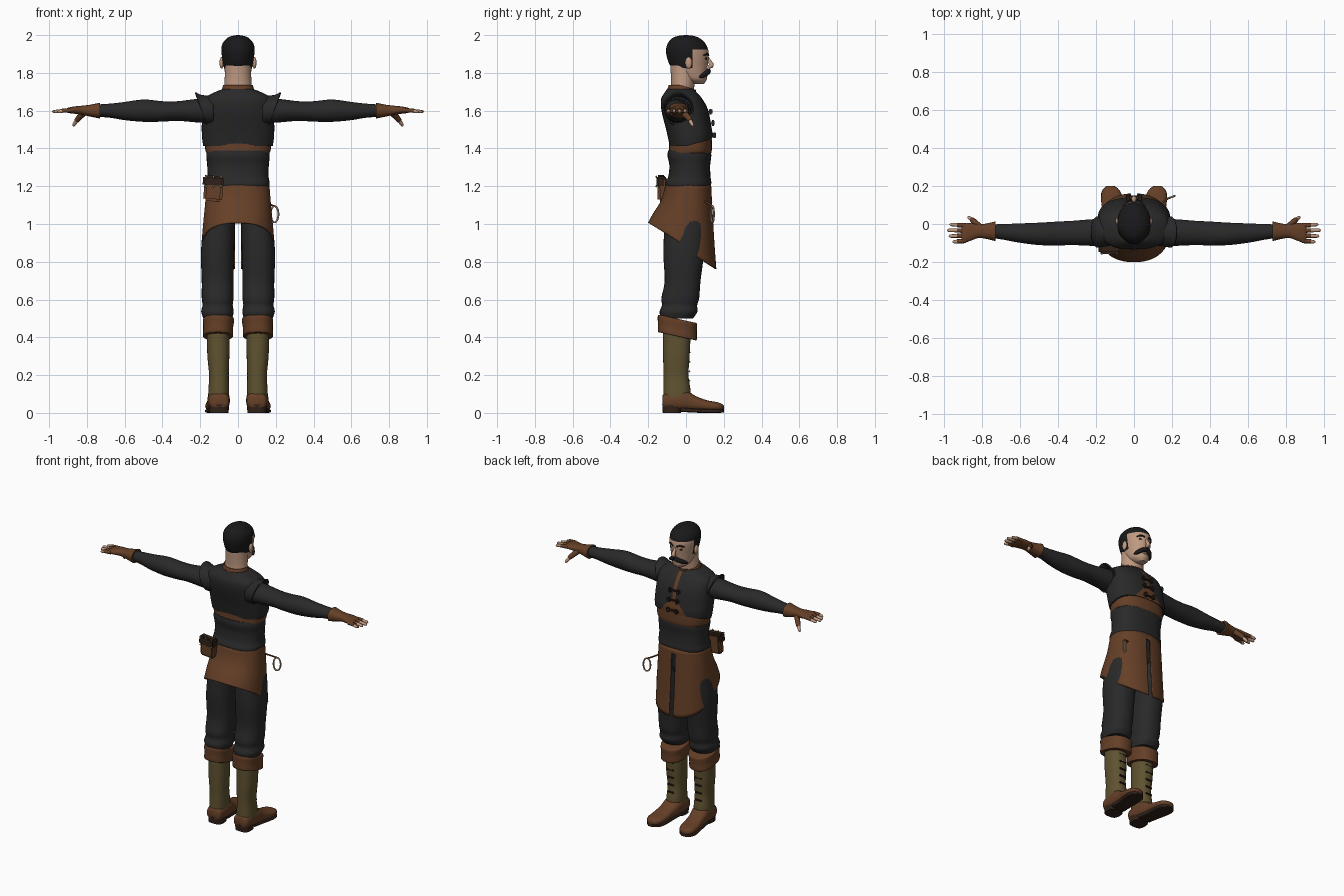
import bpy, bmesh
from math import cos, sin, pi, radians
from mathutils import Vector

if "Cube" in bpy.data.objects:
    bpy.data.objects.remove(bpy.data.objects["Cube"])


def material(name, r, g, b):
    m = bpy.data.materials.new(name)
    m.use_nodes = True
    m.diffuse_color = (r, g, b, 1)
    m.node_tree.nodes["Principled BSDF"].inputs["Base Color"].default_value = (r, g, b, 1)
    return m


CLOTH = material("black cloth", .022, .022, .023)
HAIR = material("black hair", .01, .01, .011)
LEATHER = material("brown leather", .13, .05, .02)
DARK = material("dark leather", .03, .016, .01)
KHAKI = material("khaki canvas", .115, .085, .03)
SKIN = material("skin", .52, .32, .22)
BRASS = material("pale brass", .4, .27, .17)


def finish(name, bm, mats, mirror=False, thick=0):
    mesh = bpy.data.meshes.new(name)
    bmesh.ops.recalc_face_normals(bm, faces=bm.faces)
    bm.to_mesh(mesh)
    bm.free()
    for m in mats:
        mesh.materials.append(m)
    for p in mesh.polygons:
        p.use_smooth = True
    mesh.set_sharp_from_angle(angle=radians(45))
    obj = bpy.data.objects.new(name, mesh)
    bpy.context.collection.objects.link(obj)
    if thick:
        obj.modifiers.new("Thickness", "SOLIDIFY").thickness = thick
    if mirror:
        obj.modifiers.new("Mirror", "MIRROR")
    return obj


def blend(rings, steps):
    """Smoothly interpolate between the key rings."""
    out = []
    for i in range(len(rings) - 1):
        p, q = Vector(rings[i]), Vector(rings[i + 1])
        o = Vector(rings[max(i - 1, 0)])
        r = Vector(rings[min(i + 2, len(rings) - 1)])
        for s in range(steps):
            t = s / steps
            out.append((2 * p + (q - o) * t + (2 * o - 5 * p + 4 * q - r) * t * t
                        + (3 * p - o - 3 * q + r) * t ** 3) / 2)
    return out + [Vector(rings[-1])]


def loft(name, rings, *mats, axis="z", n=32, power=2.0, steps=4, warp=None,
         caps=True, cuts=(), rule=None, drop=None, **kw):
    """Each ring: position on axis, two centre coordinates, two radii."""
    bm = bmesh.new()
    rows = []
    for t, a, b, ra, rb in blend([Vector(r) for r in rings], steps):
        row = []
        for k in range(n):
            c, s = cos(2 * pi * k / n), sin(2 * pi * k / n)
            u = a + ra * abs(c) ** (2 / power) * (1 if c > 0 else -1)
            v = b + rb * abs(s) ** (2 / power) * (1 if s > 0 else -1)
            co = {"z": (u, v, t), "x": (t, u, v), "y": (u, t, v)}[axis]
            row.append(bm.verts.new(warp(Vector(co)) if warp else co))
        rows.append(row)
    for lo, hi in zip(rows, rows[1:]):
        for k in range(n):
            j = (k + 1) % n
            bm.faces.new((lo[k], lo[j], hi[j], hi[k]))
    if caps:
        bm.faces.new(rows[0])
        bm.faces.new(rows[-1])
    for co, no in cuts:
        bmesh.ops.bisect_plane(bm, geom=bm.verts[:] + bm.edges[:] + bm.faces[:],
                               plane_co=co, plane_no=no)
    if drop:
        bad = [f for f in bm.faces if drop(f.calc_center_median())]
        bmesh.ops.delete(bm, geom=bad, context="FACES")
    if rule:
        for f in bm.faces:
            f.material_index = int(rule(f.calc_center_median()))
    return finish(name, bm, mats, **kw)


def box(name, at, size, mat, tilt=0, bevel=.004, **kw):
    bm = bmesh.new()
    bmesh.ops.create_cube(bm, size=1)
    bmesh.ops.scale(bm, vec=size, verts=bm.verts)
    bmesh.ops.bevel(bm, geom=bm.edges[:], offset=bevel, segments=2, affect="EDGES")
    for v in bm.verts:
        x, z = v.co.x, v.co.z
        v.co = (x * cos(tilt) + z * sin(tilt), v.co.y, z * cos(tilt) - x * sin(tilt))
    bmesh.ops.translate(bm, vec=at, verts=bm.verts)
    return finish(name, bm, [mat], **kw)


def ball(name, at, size, mat, **kw):
    bm = bmesh.new()
    bmesh.ops.create_uvsphere(bm, u_segments=16, v_segments=10, radius=1)
    bmesh.ops.scale(bm, vec=size, verts=bm.verts)
    bmesh.ops.translate(bm, vec=at, verts=bm.verts)
    return finish(name, bm, [mat], **kw)


def tube(name, points, radii, mat, mirror=False, closed=False):
    cu = bpy.data.curves.new(name, "CURVE")
    cu.dimensions, cu.bevel_depth, cu.bevel_resolution = "3D", 1, 3
    cu.use_fill_caps = True
    sp = cu.splines.new("POLY")
    keys = [Vector((*p, r)) for p, r in zip(points, radii)]
    keys = keys if closed else blend(keys, 4)
    sp.points.add(len(keys) - 1)
    sp.use_cyclic_u = closed
    for pt, k in zip(sp.points, keys):
        pt.co = (*k[:3], 1)
        pt.radius = k[3]
    curve = bpy.data.objects.new(name, cu)
    mesh = bpy.data.meshes.new_from_object(curve)
    bpy.data.objects.remove(curve)
    bm = bmesh.new()
    bm.from_mesh(mesh)
    bpy.data.meshes.remove(mesh)
    return finish(name, bm, [mat], mirror=mirror)


# Head, with cropped hair cut cleanly at the hairline
loft("head", [(1.742, 0, .065, .025, .03), (1.765, 0, .045, .055, .065), (1.8, 0, .03, .068, .08),
              (1.84, 0, .015, .077, .1), (1.88, 0, .01, .084, .11), (1.92, 0, .006, .088, .112),
              (1.955, 0, .003, .082, .1), (1.982, 0, 0, .06, .075), (1.995, 0, 0, .034, .045),
              (2, 0, 0, .004, .005)], SKIN, HAIR, n=40,
     cuts=[((0, .035, 0), (0, 1, 0)), ((0, 0, 1.925), (0, 0, 1)), ((0, 0, 1.825), (0, 0, 1))],
     rule=lambda c: c.z > 1.925 or (c.z > 1.825 and c.y < .035))
loft("neck", [(1.67, 0, -.025, .075, .065), (1.73, 0, -.018, .073, .062), (1.78, 0, -.015, .07, .065),
              (1.84, 0, -.015, .068, .068)], SKIN)
ball("ears", (.087, .014, 1.853), (.011, .019, .031), SKIN, mirror=True)
tube("nose", [(0, .112, 1.885), (0, .126, 1.86), (0, .134, 1.84), (0, .118, 1.83)],
     [.007, .01, .014, .009], SKIN)
ball("eyes", (.034, .104, 1.876), (.013, .008, .006), DARK, mirror=True)
tube("eyebrows", [(.012, .119, 1.893), (.035, .113, 1.9), (.058, .093, 1.892)],
     [.005, .006, .003], HAIR, mirror=True)
tube("moustache", [(0, .118, 1.81), (.025, .113, 1.802), (.05, .087, 1.785), (.062, .072, 1.778)],
     [.014, .014, .012, .004], HAIR, mirror=True)
ball("lips", (0, .107, 1.785), (.02, .007, .006), SKIN)
ball("chin_tuft", (0, .1, 1.768), (.012, .009, .008), HAIR)

# Torso layers: tunic, corset, open-fronted jacket and collar
loft("tunic", [(1.185, 0, .01, .162, .115), (1.215, 0, .012, .168, .122), (1.25, 0, .018, .162, .112),
               (1.31, 0, .02, .163, .108), (1.36, 0, .018, .168, .116), (1.39, 0, .018, .164, .112)],
     CLOTH, power=2.4)
loft("corset", [(1.375, 0, .02, .167, .113), (1.4, 0, .024, .174, .113), (1.5, 0, .022, .178, .113)],
     LEATHER, power=2.4)


def raise_front(p):
    p.z += max(0, p.y) * .28 * max(0, 1.5 - p.z) / .09
    return p


loft("jacket", [(1.412, 0, .026, .185, .112), (1.45, 0, .023, .19, .117), (1.5, 0, .016, .192, .121),
                (1.6, 0, -.006, .19, .124), (1.66, 0, -.022, .182, .11), (1.69, 0, -.027, .14, .09),
                (1.715, 0, -.03, .08, .07)], CLOTH, LEATHER, n=48, power=2.5, warp=raise_front,
     cuts=[((s * .012, 0, 0), (1, 0, 0)) for s in (1, -1)]
     + [((s * .012, 0, 1.55), (s * 1.2, 0, 1)) for s in (1, -1)],
     rule=lambda c: c.y > .02 and (abs(c.x) < .012 or c.z < 1.55 - (abs(c.x) - .012) * 1.2))


def slant_front(p):
    p.z -= max(0, p.y + .03) * .3
    return p


loft("collar", [(1.675, 0, -.028, .1, .085), (1.705, 0, -.025, .087, .077), (1.735, 0, -.02, .08, .072)],
     LEATHER, caps=False, warp=slant_front, thick=.008)
for z, y in ((1.47, .15), (1.535, .143), (1.595, .13)):
    box("chest_strap", (0, y - .005, z), (.09, .012, .014), DARK)
    box("chest_buckle", (.03, y, z), (.02, .018, .03), DARK, mirror=True)


def flare_top(p):
    p.x += (p.z - 1.61) * .45 * max(0, p.x - .13) / .09
    return p


# Flared shoulder caps and sleeves
loft("shoulder_caps", [(.13, -.04, 1.6, .075, .08), (.175, -.042, 1.605, .08, .078),
                       (.195, -.042, 1.61, .082, .088)], CLOTH, axis="x", caps=False,
     warp=flare_top, thick=.008, mirror=True)
loft("sleeves", [(.12, -.042, 1.6, .07, .068), (.22, -.045, 1.6, .07, .062), (.32, -.047, 1.598, .064, .052),
                 (.4, -.05, 1.596, .063, .054), (.5, -.052, 1.6, .059, .059), (.6, -.048, 1.598, .051, .048),
                 (.68, -.042, 1.6, .042, .037), (.745, -.038, 1.6, .036, .033)],
     CLOTH, axis="x", mirror=True)

# Fingerless gloves and hands
loft("gloves", [(.73, -.038, 1.6, .052, .042), (.78, -.038, 1.6, .04, .032), (.82, -.038, 1.602, .036, .025),
                (.86, -.042, 1.603, .046, .02), (.895, -.048, 1.602, .051, .015), (.91, -.048, 1.601, .046, .009)],
     LEATHER, axis="x", power=2.3, mirror=True)
for i, tip in enumerate((.955, .975, .983, .97)):
    y = -.089 + i * .027
    end = y * 1.12 + .006
    mid = (y + end) / 2
    tube("finger_sleeve", [(.885, y, 1.602), (.932, mid, 1.6)], [.012, .0115], LEATHER, mirror=True)
    tube("finger", [(.92, mid, 1.6), (tip - .01, end, 1.595), (tip, end, 1.593)],
         [.01, .009, .004], SKIN, mirror=True)
tube("thumb_sleeve", [(.81, -.02, 1.595), (.84, .01, 1.565), (.855, .024, 1.547)],
     [.018, .016, .013], LEATHER, mirror=True)
tube("thumb", [(.85, .019, 1.552), (.868, .033, 1.527), (.873, .037, 1.518)],
     [.011, .009, .004], SKIN, mirror=True)


def sloping_hem(p):
    drop = (1.21 - p.z)
    p.z = 1.21 - drop * (.315 + max(-.125, .62 * (p.y + .02)) + .02 * (p.y > 0))
    return p


# Slit skirt, longest at the front; ring positions run over a unit drop
loft("leather_skirt", [(1.21, 0, .012, .166, .121), (.88, 0, .005, .175, .136),
                       (.5, 0, -.012, .186, .163), (.21, 0, -.02, .192, .181)],
     LEATHER, n=72, power=2.3, caps=False, warp=sloping_hem, thick=.008,
     cuts=[((0, 0, 1.17), (0, 0, 1))] + [((s * .015, 0, 0), (1, 0, 0)) for s in (1, -1)],
     drop=lambda c: abs(c.x) < .015 and c.y > 0 and c.z < 1.17)

# Belt pouch with studs, and a hanging ring
box("pouch", (-.13, -.125, 1.185), (.1, .05, .13), LEATHER, tilt=.08, bevel=.012)
box("pouch_flap", (-.13, -.132, 1.225), (.112, .05, .06), DARK, tilt=.08, bevel=.01)
for x in (-.17, -.13, -.09):
    for z in (1.2, 1.25):
        ball("pouch_stud", (x, -.157, z), (.006, .004, .006), BRASS)
tube("hanging_ring", [(.193 + .021 * cos(a * pi / 12), .14 + .008 * cos(a * pi / 12),
                       1.052 + .043 * sin(a * pi / 12)) for a in range(24)],
     [.005] * 24, BRASS, closed=True)
tube("ring_strap", [(.135, .1, 1.12), (.165, .125, 1.105), (.19, .14, 1.095)], [.005] * 3, LEATHER)

# Trousers gathered into the boots
loft("trouser_seat", [(1.02, 0, 0, .12, .075), (1.08, 0, 0, .16, .1), (1.2, 0, .01, .158, .11)],
     CLOTH, power=2.4)
loft("trouser_legs", [(1.13, .088, 0, .075, .095), (1, .1, -.004, .083, .108), (.85, .108, -.012, .088, .108),
                      (.7, .108, -.018, .084, .095), (.61, .108, -.03, .084, .1), (.57, .108, -.034, .08, .093),
                      (.535, .109, -.04, .086, .1), (.5, .107, -.048, .076, .085)],
     CLOTH, power=2.3, mirror=True)


def slant_cuff(p):
    p.z -= (p.y + .045) * .22
    return p


# Turned-down boots with laces, feet, soles and heels
loft("boot_cuffs", [(.405, .106, -.046, .074, .096), (.41, .106, -.046, .08, .103), (.45, .105, -.046, .079, .103),
                    (.493, .103, -.045, .083, .104), (.498, .103, -.045, .07, .09)],
     LEATHER, power=2.4, warp=slant_cuff, mirror=True)
loft("boot_shafts", [(.07, .103, -.05, .055, .07), (.12, .102, -.048, .055, .072), (.2, .101, -.053, .052, .066),
                     (.3, .104, -.051, .058, .07), (.43, .106, -.048, .06, .073)],
     KHAKI, power=2.3, mirror=True)
for z in (.17, .22, .27, .32, .37):
    box("boot_lace", (.104, .017, z), (.05, .012, .012), DARK, mirror=True)
loft("boot_feet", [(-.125, .1, .06, .038, .03), (-.11, .1, .062, .052, .045), (-.05, .101, .066, .058, .055),
                   (0, .104, .065, .058, .055), (.05, .11, .05, .054, .04), (.11, .116, .038, .056, .029),
                   (.16, .12, .034, .052, .024), (.19, .122, .03, .035, .018), (.2, .123, .028, .014, .01)],
     LEATHER, axis="y", power=2.5, mirror=True)
loft("boot_soles", [(-.03, .102, .018, .05, .012), (.05, .11, .012, .05, .011), (.12, .117, .01, .056, .01),
                    (.17, .121, .01, .05, .01), (.2, .123, .012, .022, .01)],
     DARK, axis="y", power=5, mirror=True)
loft("boot_heels", [(0, .1, -.075, .05, .048), (.045, .1, -.072, .053, .054)],
     DARK, power=3, mirror=True)
